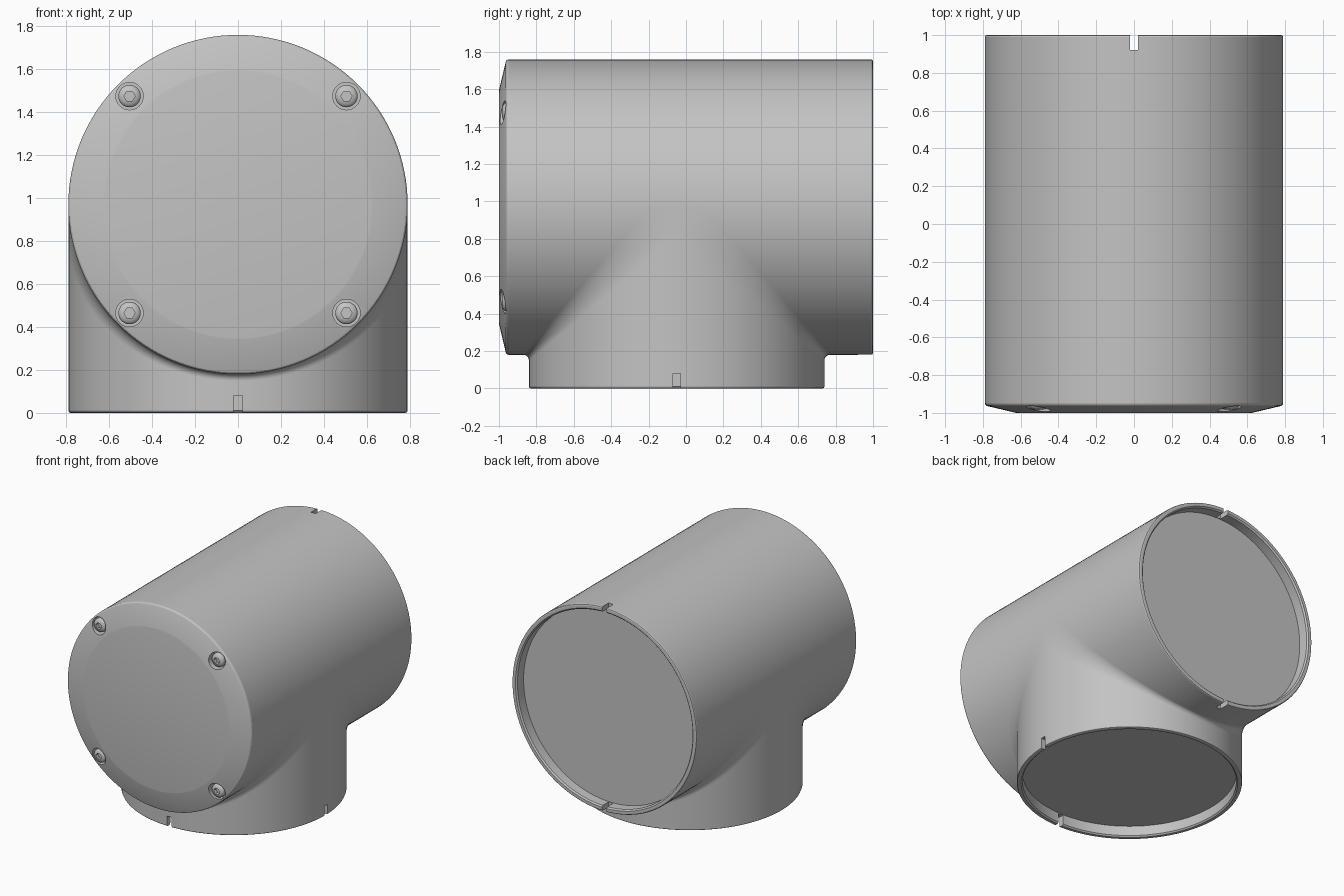
import bpy, bmesh
from math import sin, cos, pi, radians
from mathutils import Matrix, Vector

if "Cube" in bpy.data.objects:
    bpy.data.objects.remove(bpy.data.objects["Cube"])

R = 0.79          # tube radius
ZC = 0.97         # height of the horizontal axis
YC = -0.05        # y of the vertical axis
SEG = 128
ALONG_Y = Matrix.Translation((0, 0, ZC)) @ Matrix.Rotation(-pi / 2, 4, "X")

mat = bpy.data.materials.new("light_grey")
mat.use_nodes = True
grey = (0.55, 0.55, 0.55, 1)
mat.diffuse_color = grey
bsdf = mat.node_tree.nodes["Principled BSDF"]
bsdf.inputs["Base Color"].default_value = grey
bsdf.inputs["Roughness"].default_value = 0.5


def finish(bm, name):
    bmesh.ops.recalc_face_normals(bm, faces=bm.faces)
    mesh = bpy.data.meshes.new(name)
    bm.to_mesh(mesh)
    bm.free()
    mesh.materials.append(mat)
    ob = bpy.data.objects.new(name, mesh)
    bpy.context.collection.objects.link(ob)
    return ob


def lathe(name, profile, matrix, seg=SEG):
    """Closed solid turned around local z; both profile ends become flat caps."""
    bm = bmesh.new()
    rings = [[bm.verts.new(matrix @ Vector((r * cos(2 * pi * i / seg), r * sin(2 * pi * i / seg), h)))
              for i in range(seg)] for r, h in profile]
    for a, b in zip(rings, rings[1:]):
        for i in range(seg):
            j = (i + 1) % seg
            bm.faces.new((a[i], a[j], b[j], b[i]))
    bm.faces.new(rings[0])
    bm.faces.new(rings[-1])
    return finish(bm, name)


def box(name, centre, size):
    bm = bmesh.new()
    bmesh.ops.create_cube(bm, size=1, matrix=Matrix.Translation(centre) @ Matrix.Diagonal((*size, 1)))
    return finish(bm, name)


def select(ob):
    bpy.ops.object.select_all(action="DESELECT")
    ob.select_set(True)
    bpy.context.view_layer.objects.active = ob


def cut(ob, cutters):
    select(ob)
    for cutter in cutters:
        cutter.hide_render = True
        mod = ob.modifiers.new("cut", "BOOLEAN")
        mod.operation = "DIFFERENCE"
        mod.solver = "EXACT"
        mod.object = cutter
        bpy.ops.object.modifier_apply(modifier=mod.name)
        bpy.data.objects.remove(cutter)


def smooth(ob, angle=12):
    select(ob)
    bpy.ops.object.shade_smooth_by_angle(angle=radians(angle))


def facing_front(x, z):
    return Matrix.Translation((x, 0, z)) @ Matrix.Rotation(-pi / 2, 4, "X")


# Horizontal tube: chamfered closed front, recessed back end
horizontal = lathe("horizontal_tube", [
    (0.622, -1), (0.628, -0.999), (0.776, -0.964), (0.783, -0.961), (0.788, -0.955), (R, -0.947),
    (R, 0.99), (0.787, 0.997), (0.78, 1), (0.76, 1), (0.75, 0.99), (0.75, 0.915)], ALONG_Y)

# Vertical tube: recessed bottom end, top buried in the horizontal tube
vertical = lathe("vertical_tube", [
    (0.75, 0.085), (0.75, 0.01), (0.76, 0), (0.78, 0), (0.787, 0.003), (R, 0.01), (R, ZC)],
    Matrix.Translation((0, YC, 0)))

# Index notches through the rims, and the screw pockets
screw_spots = [(sx * 0.505, ZC + sz * 0.505) for sx in (-1, 1) for sz in (-1, 1)]
pockets = [lathe("pocket_cutter", [(0.064, -1.1), (0.064, -0.925)], facing_front(x, z), 32)
           for x, z in screw_spots]
rim_notches = [box("notch_cutter", (0, 1, ZC + s * 0.79), (0.04, 0.16, 0.1)) for s in (-1, 1)]
cut(horizontal, pockets + rim_notches)
cut(vertical, [box("notch_cutter", (0, YC - 0.79, 0), (0.04, 0.1, 0.16)),
               box("notch_cutter", (0.79, YC, 0), (0.1, 0.04, 0.16))])
smooth(horizontal)
smooth(vertical)

# Blended fillet between the tubes, widening towards the sides
bm = bmesh.new()
ARC = 12
for side in (-1, 1):
    rows = []
    for k in range(SEG // 2 + 1):
        theta = -pi / 2 + 2 * pi * k / SEG
        c = R * cos(theta)
        t = 0.15 - 0.12 * cos(theta)
        rows.append([bm.verts.new((R * sin(theta),
                                   YC + side * (c + t - t * cos(a)),
                                   ZC - c - t + t * sin(a)))
                     for a in (pi / 2 * n / ARC for n in range(ARC + 1))])
    for p, q in zip(rows, rows[1:]):
        for n in range(ARC):
            bm.faces.new((p[n], q[n], q[n + 1], p[n + 1]))
    # Close the tiny flat at each side where the two fillets meet
    for row, x in ((rows[0], -R), (rows[-1], R)):
        hub = bm.verts.new((x, YC, ZC))
        for n in range(ARC):
            bm.faces.new((hub, row[n], row[n + 1]))
bmesh.ops.remove_doubles(bm, verts=bm.verts, dist=0.00001)
fillet = finish(bm, "tube_fillet")
# Point the open surface outwards
front_face = min(fillet.data.polygons, key=lambda f: f.center.y)
if front_face.normal.z > 0:
    fillet.data.flip_normals()
smooth(fillet)

# Domed socket-head screws in the front chamfer
for n, (x, z) in enumerate(screw_spots):
    dome = [(0.052 * cos(a), -0.962 - 0.024 * sin(a)) for a in (pi / 2 * k / 8 for k in range(7))]
    screw = lathe(f"screw_{n + 1}", [(0.052, -0.915)] + dome + [(0.012, -0.986)], facing_front(x, z), 32)
    cut(screw, [lathe("hex_cutter", [(0.026, -1.05), (0.026, -0.955)], facing_front(x, z), 6)])
    smooth(screw, 30)
